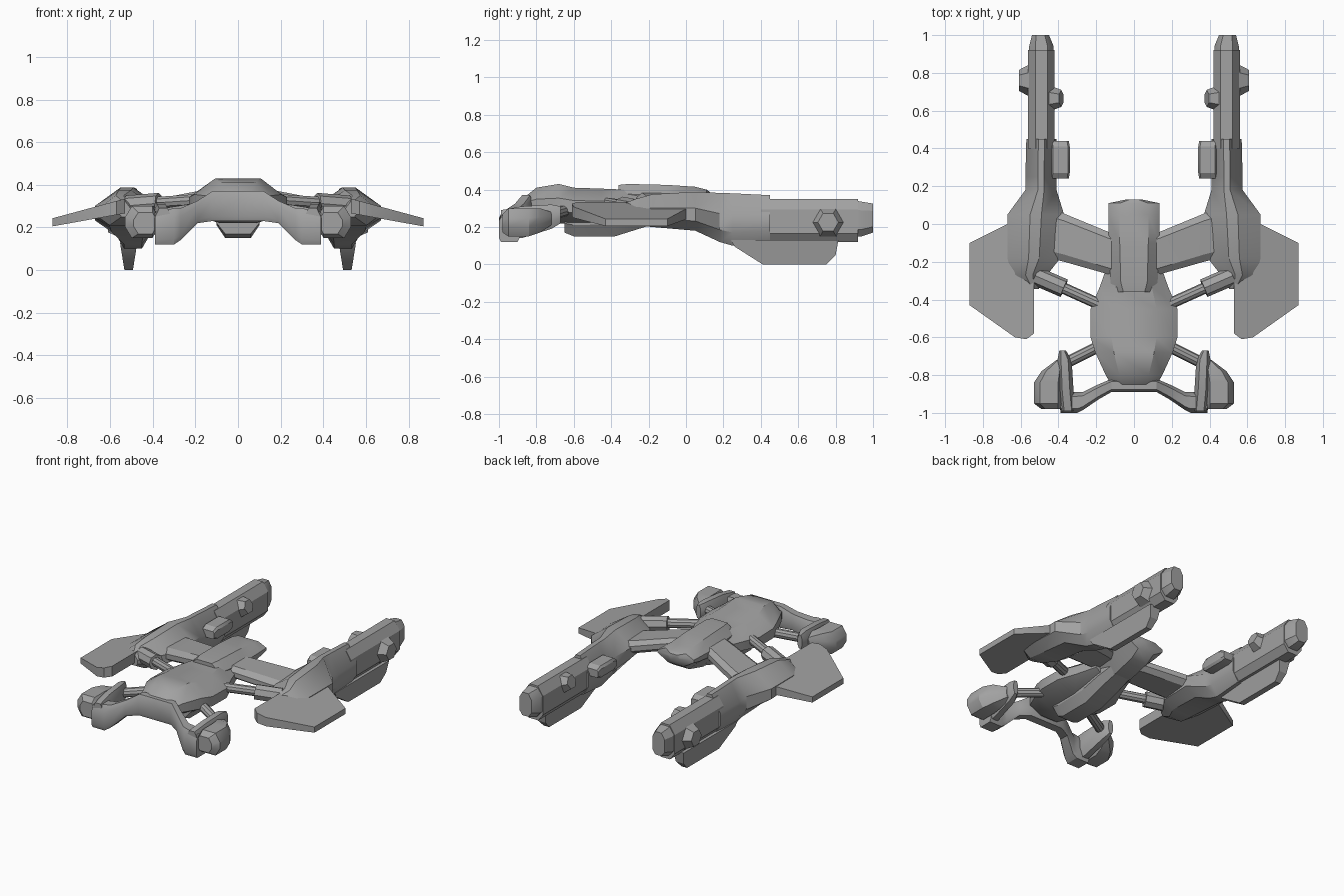
import bpy, bmesh, math
from mathutils import Vector

cube = bpy.data.objects.get("Cube")
if cube:
    bpy.data.objects.remove(cube)

grey = bpy.data.materials.new("hull_grey")
grey.use_nodes = True
colour = (0.36, 0.36, 0.36, 1)
grey.diffuse_color = colour
grey.node_tree.nodes["Principled BSDF"].inputs["Base Color"].default_value = colour


def skin(name, rings, mirror=True):
    """Skin matching rings of points, cap both ends, mirror across x."""
    bm = bmesh.new()
    loops = [[bm.verts.new(p) for p in ring] for ring in rings]
    n = len(loops[0])
    for a, b in zip(loops, loops[1:]):
        for i in range(n):
            j = (i + 1) % n
            bm.faces.new((a[i], a[j], b[j], b[i]))
    bm.faces.new(loops[0])
    bm.faces.new(loops[-1])
    bmesh.ops.recalc_face_normals(bm, faces=bm.faces)
    mesh = bpy.data.meshes.new(name)
    bm.to_mesh(mesh)
    bm.free()
    mesh.materials.append(grey)
    obj = bpy.data.objects.new(name, mesh)
    bpy.context.collection.objects.link(obj)
    if mirror:
        obj.modifiers.new("Mirror", 'MIRROR').use_clip = True
    bpy.ops.object.select_all(action='DESELECT')
    obj.select_set(True)
    bpy.context.view_layer.objects.active = obj
    bpy.ops.object.shade_smooth_by_angle(angle=math.radians(32))
    return obj


def loft(name, stations, top=(.25, .3), low=(.25, .3), axis='y', mirror=True):
    """Chamfered box sections: (position, side0, side1, z0, z1)."""
    rings = []
    for s, a, b, z0, z1 in stations:
        w, h = b - a, z1 - z0
        tx, tz, lx, lz = top[0] * w, top[1] * h, low[0] * w, low[1] * h
        sec = [(a + lx, z0), (b - lx, z0), (b, z0 + lz), (b, z1 - tz),
               (b - tx, z1), (a + tx, z1), (a, z1 - tz), (a, z0 + lz)]
        rings.append([(u, s, z) if axis == 'y' else (s, u, z) for u, z in sec])
    return skin(name, rings, mirror)


def rod(name, a, b, r0, r1, sides=10):
    """Straight or tapered rod between two points."""
    a, b = Vector(a), Vector(b)
    d = (b - a).normalized()
    u = d.cross(Vector((0, 0, 1))).normalized()
    v = u.cross(d)
    ang = [2 * math.pi * i / sides for i in range(sides)]
    return skin(name, [[c + r * (u * math.cos(t) + v * math.sin(t)) for t in ang]
                       for c, r in ((a, r0), (b, r1))])


# Central hull, dorsal spine and belly keel
loft("main_hull", [(-.85, -.12, .12, .27, .37), (-.80, -.15, .15, .24, .41),
                   (-.68, -.205, .205, .22, .43), (-.60, -.23, .23, .22, .41),
                   (-.45, -.23, .23, .22, .405), (-.33, -.18, .18, .23, .40),
                   (-.20, -.135, .135, .24, .40)],
     top=(.24, .36), low=(.3, .3), mirror=False)
loft("dorsal_spine", [(-.36, -.10, .10, .30, .425), (-.31, -.125, .125, .25, .43),
                      (-.10, -.135, .135, .23, .425), (.05, -.135, .135, .27, .415),
                      (.11, -.135, .135, .31, .40), (.13, -.04, .04, .34, .385)],
     top=(.22, .3), low=(.28, .5), mirror=False)
loft("belly_keel", [(-.65, -.10, .10, .17, .27), (-.60, -.10, .10, .15, .27),
                    (-.38, -.10, .10, .15, .28), (-.22, -.10, .10, .20, .30),
                    (.02, -.08, .08, .27, .33)],
     top=(.1, .1), low=(.2, .5), mirror=False)

# Front fork with its pods
loft("fork_arm", [(0, -.89, -.82, .23, .37), (.12, -.89, -.82, .23, .37),
                  (.19, -.93, -.85, .22, .325), (.27, -.985, -.89, .14, .29),
                  (.30, -1, -.89, .12, .29), (.39, -1, -.89, .12, .27)],
     axis='x', top=(.2, .25), low=(.1, .15))
loft("pod_bracket", [(-.99, .31, .39, .14, .29), (-.88, .32, .40, .14, .31),
                     (-.72, .33, .405, .19, .32), (-.67, .36, .395, .22, .31)])
loft("front_pod", [(-.98, .38, .49, .17, .27), (-.95, .37, .53, .15, .30),
                   (-.84, .37, .53, .15, .30), (-.78, .37, .49, .17, .30),
                   (-.72, .37, .41, .21, .28)], top=(.2, .35), low=(.2, .35))
rod("fork_strut", (.17, -.64, .29), (.36, -.735, .26), .03, .03)

# Side engine nacelles and rear barrels
loft("nacelle", [(-.345, .505, .56, .25, .32), (-.27, .46, .65, .21, .35),
                 (-.18, .39, .67, .20, .375), (.05, .37, .67, .18, .388),
                 (.18, .41, .575, .12, .382), (.25, .41, .575, .10, .38),
                 (.45, .41, .57, .115, .37)], top=(.4, .42), low=(.25, .25))
loft("rear_barrel", [(.40, .42, .56, .12, .35), (.92, .42, .56, .12, .35)],
     top=(.28, .25), low=(.25, .2))
loft("barrel_tip", [(.91, .425, .555, .15, .34), (.94, .425, .555, .15, .335),
                    (1, .45, .54, .17, .325)], top=(.25, .25), low=(.25, .2))
loft("inner_plate", [(.24, .345, .44, .25, .30), (.27, .34, .44, .24, .32),
                     (.41, .34, .44, .24, .32), (.44, .345, .44, .25, .30)],
     top=(.1, .2), low=(.1, .2))
rod("outer_hub", (.55, .76, .225), (.61, .76, .225), .087, .055, 6)
rod("inner_hub", (.45, .665, .28), (.385, .665, .30), .07, .045, 6)

# Keel fin under each barrel, narrowing downward
fin = [(.24, .13), (.26, .095), (.41, 0), (.75, 0), (.80, .05), (.815, .13)]
skin("keel_fin", [[(.513 + side * (.02 + .16 * z), y, z) for y, z in fin]
                  for side in (-1, 1)])

# Drooping side wings
wing = [(.53, -.30), (.53, -.58), (.57, -.61), (.63, -.60), (.87, -.43),
        (.87, -.10), (.67, .0), (.55, .0)]
skin("side_wing", [[(x, y, .205 + (.87 - x) * .18) for x, y in wing],
                   [(x, y, .243 + (.87 - x) * .27) for x, y in wing]])

# Pylons and braces joining hull to nacelles
loft("rear_pylon", [(.08, -.28, -.06, .30, .385), (.14, -.265, -.04, .30, .38),
                    (.37, -.20, .055, .25, .335), (.45, -.18, .08, .24, .32)],
     axis='x', top=(.15, .3), low=(.15, .3))
rod("front_brace", (.15, -.44, .33), (.45, -.305, .31), .03, .03)
rod("brace_collar", (.37, -.34, .312), (.52, -.275, .30), .05, .05, 8)
